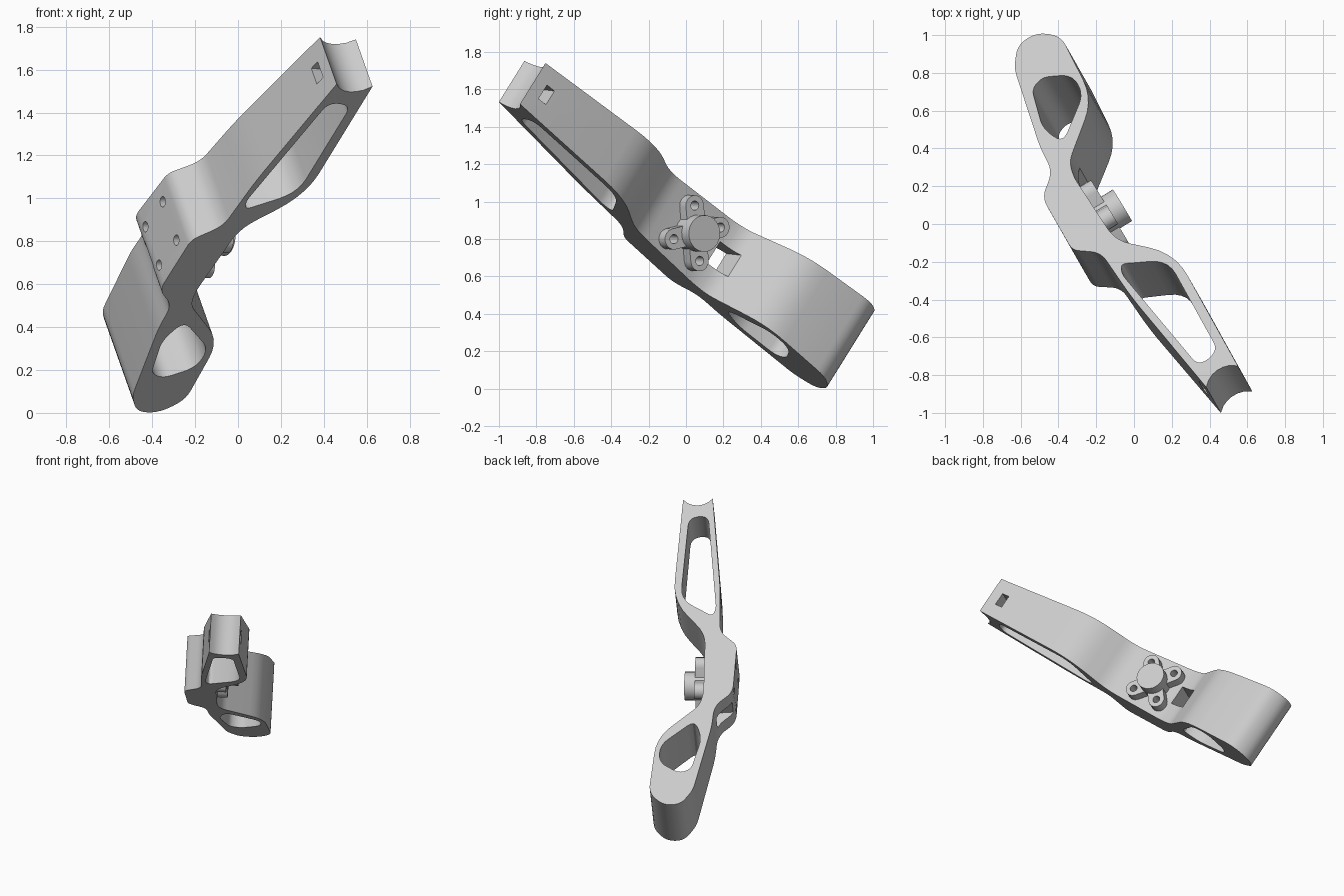
import bpy, bmesh
from math import pi, cos, sin, radians
from mathutils import Matrix, Vector

if "Cube" in bpy.data.objects:
    bpy.data.objects.remove(bpy.data.objects["Cube"])

# Arm frame: U along the arm, V across its thickness, W across its width
W = Vector((-.288, .506, .813)).normalized()
V = Vector((.818, .571, -.066))
V = (V - V.dot(W) * W).normalized()
U = V.cross(W)
FRAME = Matrix.Translation((0, 0, .913)) @ Matrix((U, V, W)).transposed().to_4x4()


def half_width(u):
    return .193 - .0471 * u


def fillet(pts, seg=5):
    """Round each (u, v, radius) corner of a closed outline."""
    out = []
    for i, (x, y, r) in enumerate(pts):
        p = Vector((x, y))
        a = Vector(pts[i - 1][:2]) - p
        b = Vector(pts[(i + 1) % len(pts)][:2]) - p
        if r == 0:
            out.append(p)
            continue
        t = min(r, a.length * .48, b.length * .48)
        s, e = p + a.normalized() * t, p + b.normalized() * t
        for k in range(seg + 1):
            f = k / seg
            out.append(s * (1 - f) ** 2 + p * 2 * f * (1 - f) + e * f * f)
    return out


def prism(name, outline, depth, matrix):
    """Extrude an outline; depth(x) gives the low and high ends."""
    bm = bmesh.new()
    lo = [bm.verts.new((p[0], p[1], depth(p[0])[0])) for p in outline]
    hi = [bm.verts.new((p[0], p[1], depth(p[0])[1])) for p in outline]
    bm.faces.new(lo[::-1])
    bm.faces.new(hi)
    n = len(lo)
    for i in range(n):
        j = (i + 1) % n
        bm.faces.new((lo[i], lo[j], hi[j], hi[i]))
    bm.transform(matrix)
    bmesh.ops.recalc_face_normals(bm, faces=bm.faces)
    me = bpy.data.meshes.new(name)
    bm.to_mesh(me)
    bm.free()
    ob = bpy.data.objects.new(name, me)
    bpy.context.collection.objects.link(ob)
    return ob


def circle(x, y, r, n=20):
    return [(x + r * cos(2 * pi * i / n), y + r * sin(2 * pi * i / n)) for i in range(n)]


def rect(cx, cy, sx, sy):
    return [(cx - sx / 2, cy - sy / 2), (cx + sx / 2, cy - sy / 2),
            (cx + sx / 2, cy + sy / 2), (cx - sx / 2, cy + sy / 2)]


def cut(ob, cutters):
    bpy.context.view_layer.objects.active = ob
    for c in cutters:
        m = ob.modifiers.new("cut", 'BOOLEAN')
        m.operation, m.solver, m.object = 'DIFFERENCE', 'EXACT', c
        bpy.ops.object.modifier_apply(modifier=m.name)


# Arm body: side profile, with a concave saddle at the upper end
profile = [(-1.10, -.02, .05), (-1.21, .07, .08), (-1.205, .19, .08), (-1.10, .283, .12),
           (-.66, .213, .13), (-.425, -.085, .13), (-.33, -.118, .06), (.15, -.147, .09),
           (.43, .065, .16), (1.238, -.034, 0)]
for k in range(1, 6):
    f = k / 6
    profile.append((1.236 - .05 * sin(pi * f) ** .7, -.034 - .202 * f, 0))
profile += [(1.234, -.236, 0), (.5, -.262, .1), (.16, -.247, .06), (.045, -.36, .04),
            (-.335, -.318, .06), (-.43, -.19, .07), (-.60, -.165, .06)]
arm = prism("arm_body", fillet(profile), lambda u: (-half_width(u), half_width(u)), FRAME)

# Weight-saving openings through the width
upper_hole = [(.29, -.20, .05), (.44, .012, .1), (1.09, -.068, .07),
              (1.10, -.20, .09), (.35, -.228, .05)]
lower_hole = [(-.93, -.012, .04), (-.955, .07, .05), (-.86, .205, .07), (-.72, .19, .08),
              (-.54, -.055, .07), (-.69, -.092, .06)]
cutters = [prism("opening_cutter", fillet(h), lambda u: (-.5, .5), FRAME)
           for h in (upper_hole, lower_hole)]

# Frame of the mounting plate: local z points out of the plate
A = Vector((1, -.08, 0)).normalized()
N = Vector((.08, 1, 0)).normalized()
MOUNT = FRAME @ Matrix.Translation((-.154, -.13, 0)) @ \
    Matrix((A, Vector((0, 0, -1)), N)).transposed().to_4x4()
CROSS = FRAME @ Matrix((Vector((1, 0, 0)), Vector((0, 0, -1)), Vector((0, 1, 0)))).transposed().to_4x4()

# Square windows across the thickness
cutters += [prism("window_cutter", rect(-.39, 0, .12, .14), lambda x: (-.5, .05), CROSS),
            prism("slot_cutter", rect(1.135, 0, .055, .09), lambda x: (-.4, .1), CROSS)]

# Bolt holes
bolts = [(sx * .1, sy * .11) for sx in (-1, 1) for sy in (-1, 1)]
bolt_cutters = [prism("bolt_cutter", circle(x, y, .025, 16), lambda x: (-.4, .3), MOUNT)
                for x, y in bolts]

# Four-lobed flange: two crossed bars with rounded ends
flange = []
for s in (-1, 1):
    d = Vector((.1, s * .11))
    ang = d.angle_signed(Vector((1, 0)))
    bar = [d * e + Vector((cos(t), sin(t))) * .056
           for e, o in ((1, 0), (-1, pi))
           for t in [ang + o - pi / 2 + pi * k / 8 for k in range(9)]]
    flange.append(prism("flange_bar", bar, lambda x: (-.03, .068), MOUNT))

# Round boss in the flange centre
boss = prism("boss", circle(0, 0, .098, 24), lambda x: (-.03, .142), MOUNT)

cut(arm, cutters + bolt_cutters)
for bar in flange:
    cut(bar, bolt_cutters)
for c in cutters + bolt_cutters:
    bpy.data.objects.remove(c, do_unlink=True)

# Smooth shading with crisp edges
bpy.ops.object.select_all(action='DESELECT')
for ob in [arm, boss] + flange:
    ob.select_set(True)
bpy.context.view_layer.objects.active = arm
bpy.ops.object.shade_smooth_by_angle(angle=radians(25))
